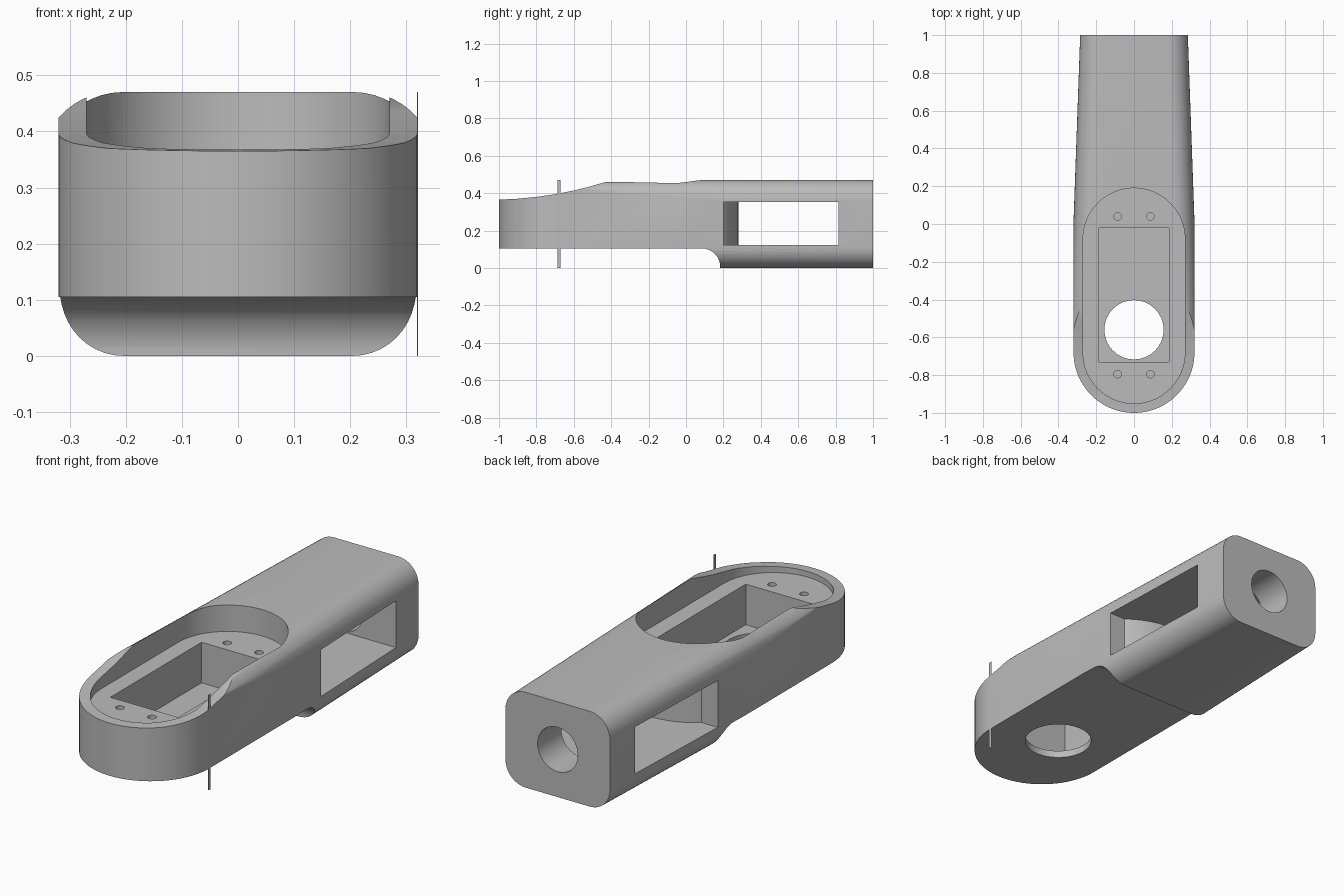
import bpy, bmesh, math

cube = bpy.data.objects.get("Cube")
if cube:
    bpy.data.objects.remove(cube)

grey = bpy.data.materials.new("plain grey")
grey.use_nodes = True
grey.diffuse_color = (0.5, 0.5, 0.5, 1)
grey.node_tree.nodes["Principled BSDF"].inputs["Base Color"].default_value = (0.5, 0.5, 0.5, 1)


def loft(name, first, last):
    """Closed solid between two matching loops of 3D points."""
    bm = bmesh.new()
    a = [bm.verts.new(p) for p in first]
    b = [bm.verts.new(p) for p in last]
    n = len(a)
    bm.faces.new(a)
    bm.faces.new(b[::-1])
    for i in range(n):
        j = (i + 1) % n
        bm.faces.new((a[i], b[i], b[j], a[j]))
    bmesh.ops.recalc_face_normals(bm, faces=bm.faces)
    mesh = bpy.data.meshes.new(name)
    bm.to_mesh(mesh)
    bm.free()
    mesh.materials.append(grey)
    ob = bpy.data.objects.new(name, mesh)
    bpy.context.collection.objects.link(ob)
    return ob


def prism(name, outline, axis, low, high):
    """Extrude a 2D outline along x, y or z."""
    def place(p, h):
        return {"x": (h, p[0], p[1]), "y": (p[0], h, p[1]), "z": (p[0], p[1], h)}[axis]
    return loft(name, [place(p, low) for p in outline], [place(p, high) for p in outline])


def arc(cx, cy, r, start, end, steps):
    angles = [math.radians(start + (end - start) * i / steps) for i in range(steps + 1)]
    return [(cx + r * math.cos(t), cy + r * math.sin(t)) for t in angles]


def circle(cx, cy, r, steps=32):
    return arc(cx, cy, r, 0, 360, steps)[:-1]


def rect(x0, x1, y0, y1):
    return [(x0, y0), (x1, y0), (x1, y1), (x0, y1)]


def section(half, y, r=0.11, top=0.47):
    """Rounded cross-section of the arm."""
    pts = (arc(half - r, top - r, r, 0, 90, 10) + arc(r - half, top - r, r, 90, 180, 10)
           + arc(r - half, r, r, 180, 270, 10) + arc(half - r, r, r, 270, 360, 10))
    return [(x, y, z) for x, z in pts]


def combine(target, tool, operation="DIFFERENCE"):
    mod = target.modifiers.new("shape", "BOOLEAN")
    mod.operation, mod.solver, mod.object = operation, "EXACT", tool
    bpy.context.view_layer.objects.active = target
    bpy.ops.object.modifier_apply(modifier=mod.name)
    bpy.data.objects.remove(tool)


# Tapered arm with a round front end
body = loft("arm_body", section(0.357, -1.02), section(0.285, 1))
plan = arc(0, -0.68, 0.32, 180, 360, 48) + [(0.32, 1.1), (-0.32, 1.1)]
combine(body, prism("plan_tool", plan, "z", -0.1, 0.6), "INTERSECT")

# Raised underside at the front, ending in a rounded step
under = [(-1.2, -0.1), (0.183, -0.1)] + arc(0.083, 0.005, 0.1, 0, 90, 12) + [(-1.2, 0.105)]
combine(body, prism("underside_tool", under, "x", -1, 1))

# Sweeping cut over the front rim
sweep = [(-1.1, 0.364), (-1, 0.365), (-0.9, 0.37), (-0.8, 0.38), (-0.7, 0.394), (-0.6, 0.414),
         (-0.52, 0.434), (-0.41, 0.465), (-0.35, 0.482), (-0.35, 0.7), (-1.1, 0.7)]
combine(body, prism("rim_tool", sweep, "x", -1, 1))

# Long round-ended recess, box pocket and through hole
recess = arc(0, -0.68, 0.27, 180, 360, 40) + arc(0, -0.08, 0.27, 0, 180, 40)
combine(body, prism("recess_tool", recess, "z", 0.34, 0.7))
combine(body, prism("pocket_tool", rect(-0.185, 0.185, -0.73, -0.02), "z", 0.14, 0.5))
combine(body, prism("hole_tool", circle(0, -0.56, 0.157), "z", -0.1, 0.3))

# Screw holes
for x in (-0.087, 0.087):
    for y in (-0.795, 0.04):
        combine(body, prism("screw_tool", circle(x, y, 0.02, 16), "z", 0.2, 0.5))

# Side window around the curved back wall of the recess
window = prism("window_tool", rect(0.2, 0.815, 0.122, 0.353), "x", -1, 1)
combine(window, prism("wall_tool", circle(0, -0.08, 0.36, 96), "z", 0, 0.6))
combine(body, window)

# Round hole in the end wall
combine(body, prism("end_hole_tool", circle(0, 0.235, 0.11), "y", 0.7, 1.2))

# Thin upright strip on the left side
strip = prism("side_strip", rect(0.319, 0.321, -0.688, -0.672), "z", 0, 0.47)

bpy.ops.object.select_all(action="DESELECT")
body.select_set(True)
bpy.context.view_layer.objects.active = body
bpy.ops.object.shade_smooth_by_angle(angle=math.radians(30))
